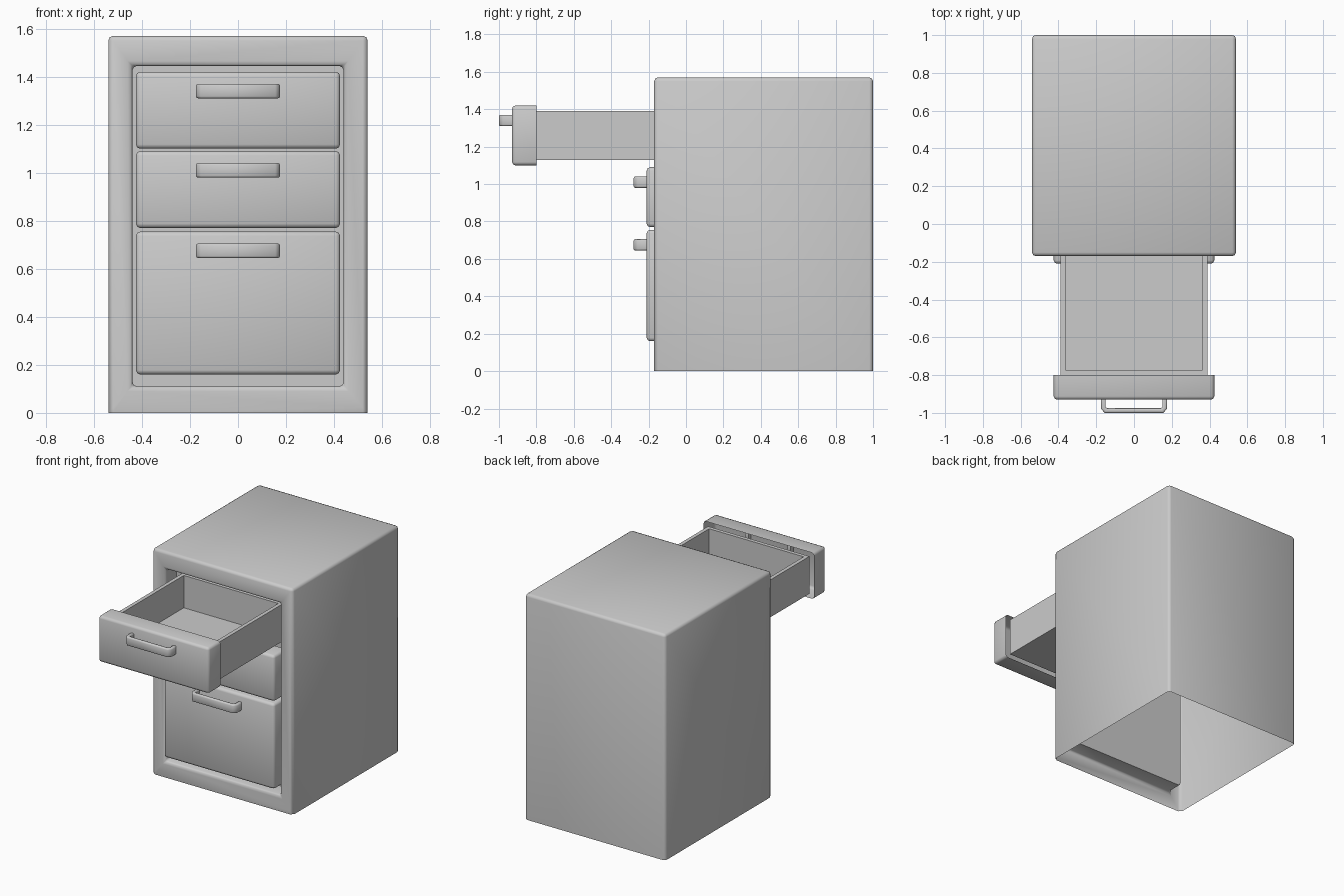
import bpy, bmesh, math

if "Cube" in bpy.data.objects:
    bpy.data.objects.remove(bpy.data.objects["Cube"])


def finish(name, bm, smooth=True):
    bmesh.ops.recalc_face_normals(bm, faces=bm.faces)
    mesh = bpy.data.meshes.new(name)
    bm.to_mesh(mesh)
    bm.free()
    ob = bpy.data.objects.new(name, mesh)
    bpy.context.collection.objects.link(ob)
    if smooth:
        bpy.ops.object.select_all(action='DESELECT')
        ob.select_set(True)
        bpy.context.view_layer.objects.active = ob
        bpy.ops.object.shade_smooth_by_angle(angle=math.radians(60))
    return ob


def box(x, y0, y1, z0, z1):
    bm = bmesh.new()
    bmesh.ops.create_cube(bm, size=2)
    for v in bm.verts:
        v.co = (v.co.x * x, y1 if v.co.y > 0 else y0, z1 if v.co.z > 0 else z0)
    bm.normal_update()
    return bm


def face(bm, axis, sign):
    return max(bm.faces, key=lambda f: sign * f.calc_center_median()[axis])


def bevel(bm, edges, width):
    bmesh.ops.bevel(bm, geom=edges, offset=width, offset_type='OFFSET',
                    segments=2, profile=0.5, affect='EDGES')


# Cabinet shell: open underneath, framed front with a recessed panel
bm = box(0.54, -0.17, 1.0, 0, 1.57)
bm.faces.remove(face(bm, 2, -1))
front = face(bm, 1, -1)
bmesh.ops.inset_individual(bm, faces=[front], thickness=0.1)
for v in front.verts:
    v.co.x = math.copysign(0.44, v.co.x)
    v.co.z = 1.445 if v.co.z > 0.8 else 0.11
panel = bmesh.ops.extrude_discrete_faces(bm, faces=[front])['faces'][0]
for v in panel.verts:
    v.co.y = -0.05
bm.normal_update()
sharp = [e for e in bm.edges if len(e.link_faces) == 2
         and e.calc_face_angle() > 0.5 and e not in panel.edges]
bevel(bm, sharp, 0.02)
finish("cabinet_body", bm)


# Drawer fronts: bevelled panels hollow at the back
def drawer_front(name, y, z0, z1):
    bm = box(0.425, y, y + 0.13, z0, z1)
    bm.faces.remove(face(bm, 1, 1))
    bevel(bm, [e for e in bm.edges if len(e.link_faces) == 2], 0.018)
    finish(name, bm)


# Handles: flat U-shaped bars
def handle(name, y, z):
    half = [(0.175, 0.03), (0.175, -0.048), (0.155, -0.07)]
    inner = [(0.150, 0.03), (0.150, -0.038), (0.143, -0.045)]
    pts = half + [(-a, b) for a, b in half[::-1]]
    pts += [(-a, b) for a, b in inner] + inner[::-1]
    bm = bmesh.new()
    f = bm.faces.new([bm.verts.new((a, y + b, z - 0.03)) for a, b in pts])
    ext = bmesh.ops.extrude_face_region(bm, geom=[f])['geom']
    for v in ext:
        if isinstance(v, bmesh.types.BMVert):
            v.co.z += 0.06
    bm.normal_update()
    rim = [e for e in bm.edges if abs(e.verts[0].co.z - e.verts[1].co.z) < 1e-4]
    bevel(bm, rim, 0.008)
    finish(name, bm)


for part, y, z0, z1, hz in (("top", -0.93, 1.10, 1.42, 1.34),
                            ("middle", -0.21, 0.77, 1.09, 1.01),
                            ("bottom", -0.21, 0.16, 0.755, 0.675)):
    drawer_front(part + "_drawer_front", y, z0, z1)
    handle(part + "_drawer_handle", y, hz)

# Open top drawer tray
bm = box(0.39, -0.80, -0.05, 1.13, 1.39)
top = face(bm, 2, 1)
bmesh.ops.inset_individual(bm, faces=[top], thickness=0.037)
floor = bmesh.ops.extrude_discrete_faces(bm, faces=[top])['faces'][0]
for v in floor.verts:
    v.co.z = 1.165
finish("top_drawer_tray", bm, smooth=False)
